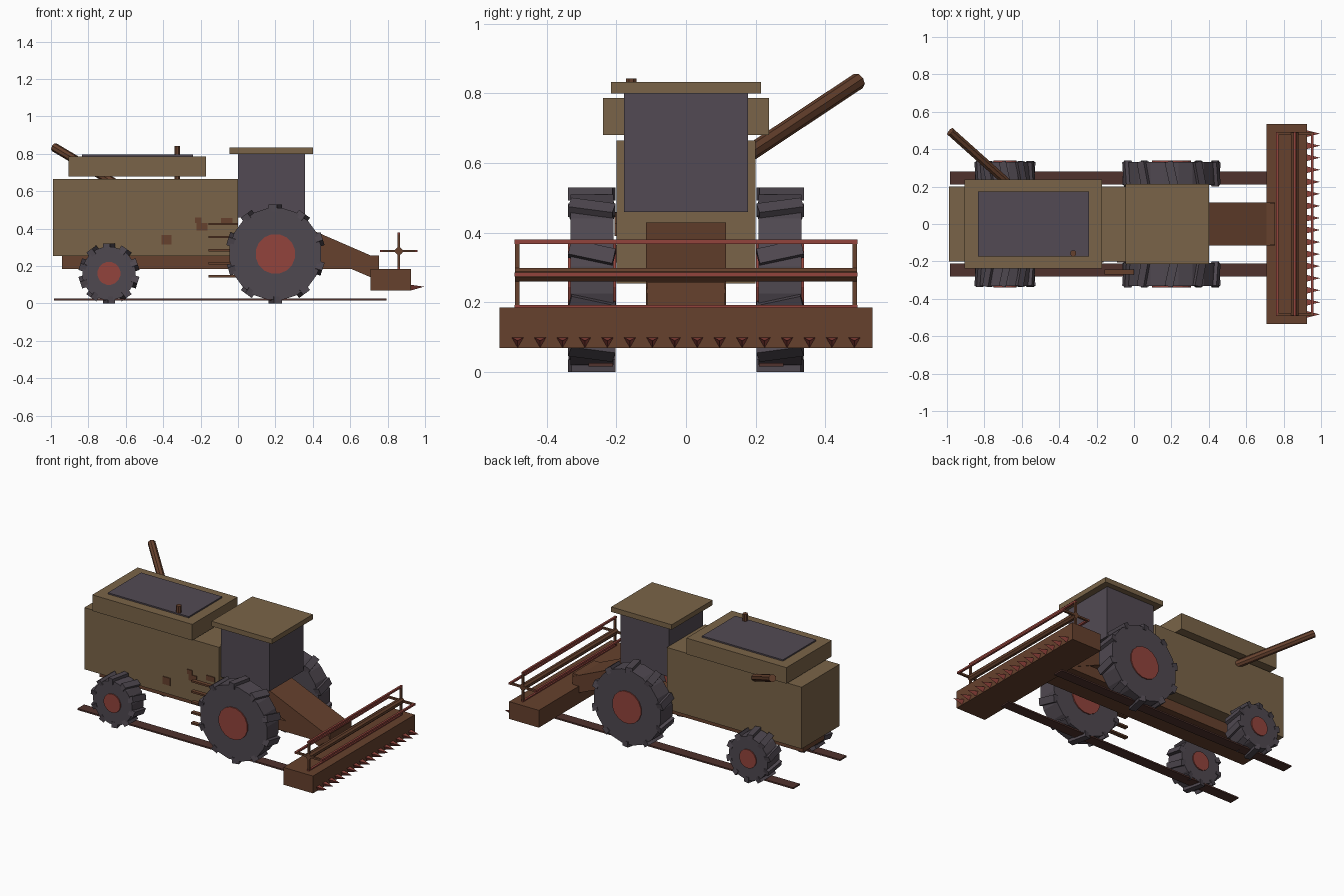
import bpy, bmesh, math
from mathutils import Matrix, Vector

if "Cube" in bpy.data.objects:
    bpy.data.objects.remove(bpy.data.objects["Cube"])


def material(name, rgb):
    m = bpy.data.materials.new(name)
    lin = [((c / 255 + 0.055) / 1.055) ** 2.4 for c in rgb]
    m.diffuse_color = (*lin, 1)
    m.use_nodes = True
    m.node_tree.nodes["Principled BSDF"].inputs["Base Color"].default_value = m.diffuse_color
    return m


OLIVE = material("olive_paint", (122, 100, 72))
BROWN = material("brown_metal", (102, 65, 45))
DARK = material("dark_brown", (80, 50, 45))
RED = material("dull_red", (146, 68, 60))
RUBBER = material("grey_rubber", (79, 72, 80))
GLASS = material("smoked_glass", (82, 74, 83))


def box(bm, x, y, z, matrix=None):
    """Box from (min, max) ranges, optionally transformed."""
    size = Matrix.Diagonal((x[1] - x[0], y[1] - y[0], z[1] - z[0], 1))
    mid = Matrix.Translation((sum(x) / 2, sum(y) / 2, sum(z) / 2))
    bmesh.ops.create_cube(bm, size=1, matrix=(matrix or Matrix()) @ mid @ size)


def rod(bm, a, b, r, n=8, r_end=None, ref=(0, 0, -1), phase=0.5):
    """Prism, cylinder or cone from a to b; phase turns it in side steps."""
    a, b, ref = Vector(a), Vector(b), Vector(ref)
    d = (b - a).normalized()
    u = (ref - d * ref.dot(d)).normalized()
    w = d.cross(u)
    angles = [(k + phase) * math.tau / n for k in range(n)]
    ring = [u * math.cos(t) + w * math.sin(t) for t in angles]
    lo = [bm.verts.new(a + v * r) for v in ring]
    bm.faces.new(lo[::-1])
    if r_end == 0:
        tip = bm.verts.new(b)
        for k in range(n):
            bm.faces.new((lo[k], lo[(k + 1) % n], tip))
        return
    hi = [bm.verts.new(b + v * r) for v in ring]
    bm.faces.new(hi)
    for k in range(n):
        j = (k + 1) % n
        bm.faces.new((lo[k], lo[j], hi[j], hi[k]))


def finish(bm, name, mat):
    bmesh.ops.recalc_face_normals(bm, faces=bm.faces)
    me = bpy.data.meshes.new(name)
    bm.to_mesh(me)
    bm.free()
    me.materials.append(mat)
    bpy.context.collection.objects.link(bpy.data.objects.new(name, me))


def box_part(name, mat, *ranges):
    bm = bmesh.new()
    for r in ranges:
        box(bm, *r)
    finish(bm, name, mat)


# Body, chassis, tank and roof
box_part("body", OLIVE, ((-0.99, 0.0), (-0.2, 0.2), (0.255, 0.665)))
box_part("chassis", BROWN, ((-0.94, 0.755), (-0.112, 0.112), (0.185, 0.257)))
box_part("grain_tank", OLIVE, ((-0.905, -0.17), (-0.238, 0.238), (0.68, 0.787)))
box_part("tank_cover", GLASS, ((-0.835, -0.24), (-0.175, 0.175), (0.787, 0.796)))
box_part("cab_glass", GLASS, ((0.0, 0.357), (-0.178, 0.178), (0.46, 0.8)))
box_part("cab_roof", OLIVE, ((-0.045, 0.4), (-0.215, 0.215), (0.8, 0.833)))

# Cab corner posts
bm = bmesh.new()
for x in (-0.004, 0.354):
    for y in (-0.181, 0.181):
        rod(bm, (x, y, 0.465), (x, y, 0.8), 0.015)
finish(bm, "cab_posts", BROWN)

# Exhaust pipe and unloading auger
bm = bmesh.new()
rod(bm, (-0.325, -0.157, 0.66), (-0.325, -0.157, 0.842), 0.017, ref=(1, 0, 0))
finish(bm, "exhaust_pipe", BROWN)
bm = bmesh.new()
rod(bm, (-0.62, 0.17, 0.62), (-0.982, 0.494, 0.835), 0.024)
finish(bm, "unloading_auger", BROWN)

# Small side panels
box_part("side_panels", BROWN, *[(x, (-0.205, -0.195), z) for x, z in (
    ((-0.41, -0.355), (0.315, 0.365)), ((-0.222, -0.163), (0.39, 0.43)),
    ((-0.23, -0.195), (0.43, 0.46)), ((-0.092, -0.03), (0.425, 0.458)))])

# Access ladder rungs
box_part("ladder_rungs", BROWN, *[
    ((-0.157, 0.0), (-0.27, -0.243), (z - 0.006, z + 0.006))
    for z in (0.425, 0.355, 0.285, 0.215, 0.145)])

# Sloping feeder, extruded from a side profile
bm = bmesh.new()
profile = [(0.31, 0.43), (0.755, 0.237), (0.71, 0.14), (0.265, 0.33)]
face = bm.faces.new([bm.verts.new((x, -0.115, z)) for x, z in profile])
ext = bmesh.ops.extrude_face_region(bm, geom=[face], use_keep_orig=True)
verts = [g for g in ext["geom"] if isinstance(g, bmesh.types.BMVert)]
bmesh.ops.translate(bm, verts=verts, vec=(0, 0.23, 0))
finish(bm, "feeder", BROWN)

# Cutting header with teeth
box_part("header", BROWN, ((0.708, 0.926), (-0.535, 0.535), (0.07, 0.185)))
bm = bmesh.new()
for i in range(16):
    y = (i - 7.5) * 0.0644
    rod(bm, (0.925, y, 0.09), (0.995, y, 0.09), 0.02, 3, r_end=0, phase=0)
finish(bm, "header_teeth", RED)

# Reel: tube, crossed spokes at the ends, four bats
RX, RZ, RR = 0.86, 0.28, 0.094
bm = bmesh.new()
rod(bm, (RX, -0.49, RZ), (RX, 0.49, RZ), 0.021)
finish(bm, "reel_tube", BROWN)
spokes = []
for y in (-0.484, 0.484):
    yr = (y - 0.007, y + 0.007)
    spokes.append(((RX - RR, RX + RR), yr, (RZ - 0.006, RZ + 0.006)))
    spokes.append(((RX - 0.006, RX + 0.006), yr, (RZ - RR, RZ + RR)))
box_part("reel_spokes", BROWN, *spokes)
box_part("reel_bats", RED, *[
    ((RX + dx - 0.007, RX + dx + 0.007), (-0.492, 0.492),
     (RZ + dz - 0.006, RZ + dz + 0.006))
    for dx, dz in ((RR, 0), (-RR, 0), (0, RR), (0, -RR))])

# Long strips beneath the wheels
box_part("ground_strips", DARK, *[
    ((-0.985, 0.795), (s * 0.245 - 0.035, s * 0.245 + 0.035), (0.016, 0.026))
    for s in (-1, 1)])


# Wheels: tyre with ten slanted lugs, and a hub
def wheel(name, x, z, tyre_r, lug_r, hub_r, lug_w, side):
    y = side * 0.27
    bm = bmesh.new()
    rod(bm, (x, y - 0.062, z), (x, y + 0.062, z), tyre_r, 20)
    for k in range(10):
        m = (Matrix.Translation((x, y, z))
             @ Matrix.Rotation(k * math.tau / 10, 4, 'Y')
             @ Matrix.Rotation(side * 0.22, 4, 'Z'))
        box(bm, (-lug_w / 2, lug_w / 2), (-0.065, 0.065),
            (tyre_r - 0.02, lug_r), m)
    finish(bm, name + "_tyre", RUBBER)
    bm = bmesh.new()
    rod(bm, (x, y - 0.069, z), (x, y + 0.069, z), hub_r, 16)
    finish(bm, name + "_hub", RED)


for side, label in ((-1, "right"), (1, "left")):
    wheel("front_wheel_" + label, 0.2, 0.265, 0.248, 0.265, 0.107, 0.045, side)
    wheel("rear_wheel_" + label, -0.69, 0.161, 0.144, 0.161, 0.062, 0.038, side)
